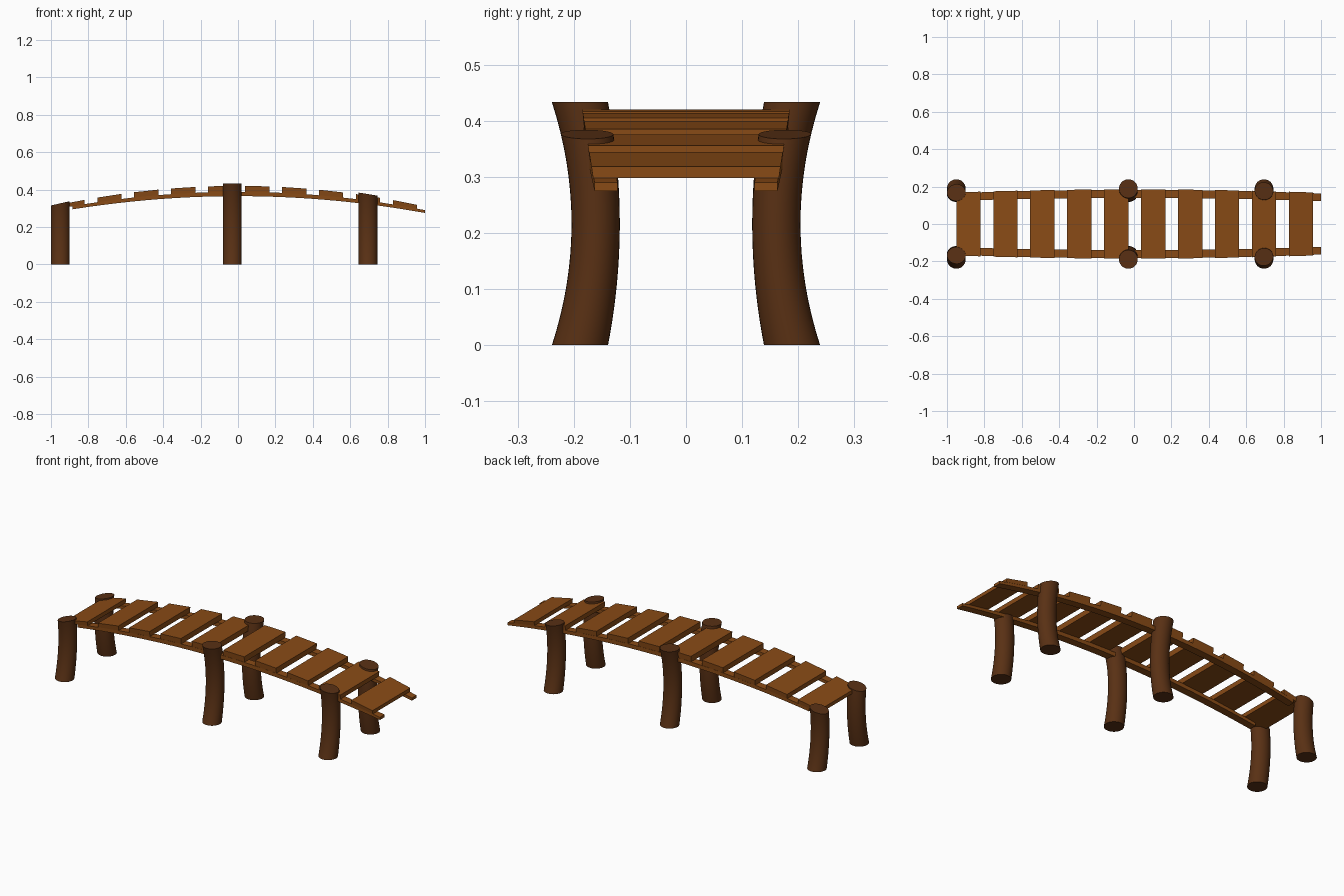
import bpy, bmesh, math

if "Cube" in bpy.data.objects:
    bpy.data.objects.remove(bpy.data.objects["Cube"])


def material(name, color):
    m = bpy.data.materials.new(name)
    m.diffuse_color = color
    m.use_nodes = True
    m.node_tree.nodes["Principled BSDF"].inputs["Base Color"].default_value = m.diffuse_color
    return m


plank_wood = material("plank_wood", (0.25, 0.07, 0.008, 1))
post_wood = material("post_wood", (0.1, 0.03, 0.007, 1))


def loft(name, rings, mat, smooth=False):
    """Skin a list of equal-length rings and cap both ends."""
    bm = bmesh.new()
    loops = [[bm.verts.new(p) for p in ring] for ring in rings]
    n = len(loops[0])
    for a, b in zip(loops, loops[1:]):
        for i in range(n):
            j = (i + 1) % n
            bm.faces.new((a[i], a[j], b[j], b[i]))
    bm.faces.new(loops[0][::-1])
    bm.faces.new(loops[-1])
    bmesh.ops.recalc_face_normals(bm, faces=bm.faces)
    mesh = bpy.data.meshes.new(name)
    bm.to_mesh(mesh)
    bm.free()
    mesh.materials.append(mat)
    ob = bpy.data.objects.new(name, mesh)
    bpy.context.collection.objects.link(ob)
    if smooth:
        bpy.ops.object.select_all(action='DESELECT')
        bpy.context.view_layer.objects.active = ob
        ob.select_set(True)
        bpy.ops.object.shade_smooth_by_angle(angle=math.radians(40))
    return ob


# Arched heights along the bridge
def post_top(x): return 0.433 - 0.118 * x * x
def plank_top(x): return 0.42 - 0.111 * x * x
def rail_top(x): return 0.388 - 0.098 * x * x
def rail_bottom(x): return 0.365 - 0.09 * x * x


# Bowed posts, tops cut to follow the arch
def post(name, cx, side):
    rings = []
    for k in range(17):
        ring = []
        for i in range(32):
            a = 2 * math.pi * i / 32
            x = cx + 0.05 * math.cos(a)
            z = post_top(x if cx != -0.03 else 0) * k / 16
            t = (z / 0.2165 - 1) ** 2
            y = 0.161 + 0.028 * t + (0.043 + 0.007 * t) * math.sin(a)
            ring.append((x, side * y, z))
        rings.append(ring)
    loft(name, rings, post_wood, True)


# Rails curving with the arch
def rail(name, side):
    rings = []
    for k in range(25):
        x = -0.885 + 1.885 * k / 24
        inner, outer = 0.14 - 0.018 * x * x, 0.183 - 0.02 * x * x
        zb, zt = rail_bottom(x), rail_top(x)
        rings.append([(x, side * inner, zb), (x, side * outer, zb),
                      (x, side * outer, zt), (x, side * inner, zt)])
    loft(name, rings, plank_wood)


for side, label in ((-1, "front"), (1, "back")):
    rail(label + "_rail", side)
    for cx, place in ((-0.95, "left"), (-0.03, "middle"), (0.695, "right")):
        post(f"{label}_{place}_post", cx, side)

# Deck planks
for i in range(10):
    cx = -0.885 + 0.1975 * i
    rings = []
    for x in (cx - 0.065, cx + 0.065):
        h = 0.185 - 0.018 * x * x
        hb = h - 0.003
        zb, zt = rail_top(x), plank_top(x)
        rings.append([(x, -hb, zb), (x, hb, zb), (x, h, zt), (x, -h, zt)])
    loft(f"deck_plank_{i + 1}", rings, plank_wood)
